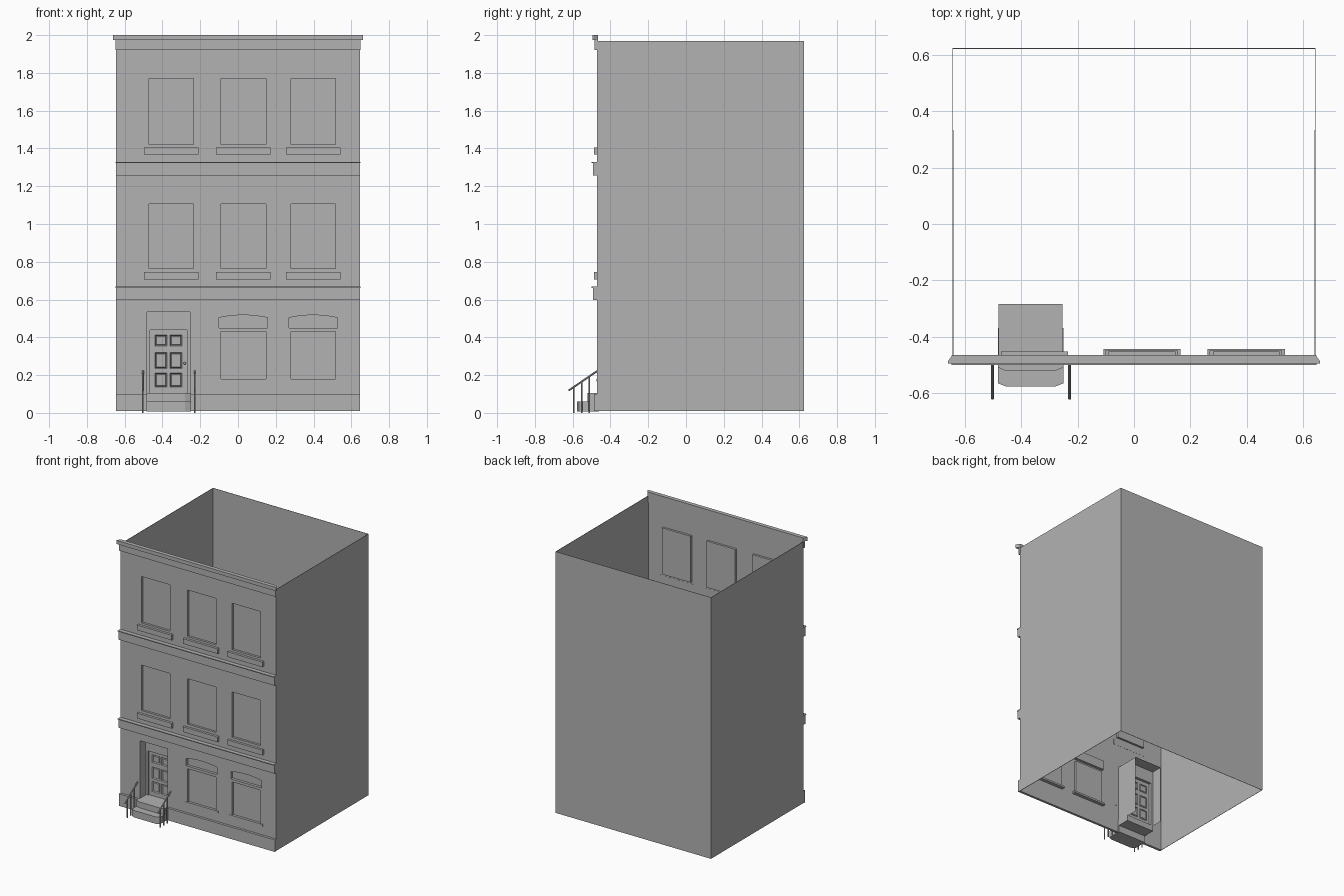
import bpy, bmesh
from mathutils import Vector, Matrix

if "Cube" in bpy.data.objects:
    bpy.data.objects.remove(bpy.data.objects["Cube"])

W, YF, YB = 0.645, -0.47, 0.625
stone = bpy.data.materials.new("dark_grey")
stone.diffuse_color = (0.45, 0.45, 0.45, 1)
stone.use_nodes = True
stone.node_tree.nodes["Principled BSDF"].inputs["Base Color"].default_value = stone.diffuse_color


def finish(name, bm):
    me = bpy.data.meshes.new(name)
    bm.to_mesh(me)
    bm.free()
    me.materials.append(stone)
    ob = bpy.data.objects.new(name, me)
    bpy.context.collection.objects.link(ob)
    return ob


def box(name, x0, x1, y0, y1, z0, z1, open_dirs=()):
    """Box from its limits; faces whose normal is in open_dirs are left out."""
    bm = bmesh.new()
    bmesh.ops.create_cube(bm, size=1)
    bm.normal_update()
    gone = [f for f in bm.faces if any(f.normal.dot(Vector(d)) > 0.9 for d in open_dirs)]
    if gone:
        bmesh.ops.delete(bm, geom=gone, context='FACES')
    for v in bm.verts:
        v.co = Vector((x1 if v.co.x > 0 else x0, y1 if v.co.y > 0 else y0, z1 if v.co.z > 0 else z0))
    return finish(name, bm)


def prism(name, pts, vec, place):
    """Extrude a closed outline along vec."""
    bm = bmesh.new()
    f = bm.faces.new([bm.verts.new(place(p)) for p in pts])
    ext = bmesh.ops.extrude_face_region(bm, geom=[f], use_keep_orig=True)
    bmesh.ops.translate(bm, vec=vec, verts=[g for g in ext['geom'] if isinstance(g, bmesh.types.BMVert)])
    bmesh.ops.recalc_face_normals(bm, faces=bm.faces)
    return finish(name, bm)


def cell_sheet(y, x0, x1, z0, z1, cells):
    """Upright sheet split along the cell edges; returns bmesh and faces inside cells."""
    xs = sorted({x0, x1, *[v for c in cells for v in c[:2]]})
    zs = sorted({z0, z1, *[v for c in cells for v in c[2:]]})
    bm = bmesh.new()
    grid = [[bm.verts.new((x, y, z)) for z in zs] for x in xs]
    inside = []
    for i in range(len(xs) - 1):
        for j in range(len(zs) - 1):
            f = bm.faces.new((grid[i][j], grid[i + 1][j], grid[i + 1][j + 1], grid[i][j + 1]))
            mx, mz = (xs[i] + xs[i + 1]) / 2, (zs[j] + zs[j + 1]) / 2
            if any(c[0] < mx < c[1] and c[2] < mz < c[3] for c in cells):
                inside.append(f)
    bm.normal_update()
    return bm, inside


def bar(name, a, b, r=0.004):
    a, b = Vector(a), Vector(b)
    d = b - a
    bm = bmesh.new()
    bmesh.ops.create_cone(bm, cap_ends=True, segments=8, radius1=r, radius2=r, depth=d.length,
                          matrix=Matrix.Translation((a + b) / 2) @ d.to_track_quat('Z', 'Y').to_matrix().to_4x4())
    return finish(name, bm)


# openings: windows, arched panels over the ground floor windows, doorway
columns = [(-0.472, -0.235), (-0.09, 0.147), (0.28, 0.517)]
windows = [(*c, z0, z1) for z0, z1 in ((0.765, 1.105), (1.422, 1.77)) for c in columns]
windows += [(*c, 0.178, 0.43) for c in columns[1:]]
lintels = [(a - 0.011, b + 0.009, 0.45, 0.52) for a, b in columns[1:]]
door_hole = (-0.482, -0.255, 0.1, 0.535)

# walls: three plain sides, open above and below, plus pierced facade
walls = box("side_and_back_walls", -W, W, YF, YB, 0.01, 1.97, ((0, 0, 1), (0, 0, -1), (0, -1, 0)))
walls.modifiers.new("thickness", 'SOLIDIFY').thickness = 0.003
bm, holes = cell_sheet(YF, -W, W, 0.01, 1.97, windows + lintels + [door_hole])
bmesh.ops.delete(bm, geom=holes, context='FACES')
finish("facade", bm)

# shallow recesses
for w in windows:
    ob = box("window_recess", w[0], w[1], YF, YF + 0.016, w[2], w[3], ((0, -1, 0),))
    ob.data.flip_normals()
for x0, x1, z0, z1 in lintels:
    ob = box("lintel_recess", x0, x1, YF, YF + 0.02, z0, z1, ((0, -1, 0),))
    ob.data.flip_normals()
    # wall above the arch
    m, h = (x0 + x1) / 2, (x1 - x0) / 2
    arch = [(m + h * t, z1 - 0.002 - 0.014 * t * t) for t in (1, 0.6, 0.2, -0.2, -0.6, -1)]
    prism("lintel_arch", [(x0, z1), (x1, z1)] + arch, (0, 0.02, 0), lambda p: (p[0], YF, p[1]))

# window sills on the upper floors
for z0, z1 in ((0.706, 0.745), (1.368, 1.406)):
    for a, b in columns:
        box("window_sill", a - 0.026, b + 0.026, -0.488, YF + 0.001, z0, z1)

# inner ledges of the ground floor windows
for a, b in columns[1:]:
    box("ground_window_ledge", a - 0.019, b + 0.019, YF - 0.003, -0.444, 0.166, 0.18)

# plinth, either side of the doorway
box("plinth_left", -W - 0.002, door_hole[0], -0.488, YF, 0.01, 0.1)
box("plinth_right", door_hole[1], W + 0.002, -0.488, YF, 0.01, 0.1)

# string courses with a thin lip
for z in (0.598, 1.258):
    box("string_course", -W - 0.002, W + 0.002, -0.492, YF, z, z + 0.064)
    box("string_course_lip", -W - 0.003, W + 0.003, -0.501, YF, z + 0.064, z + 0.07)

# cornice: fascia and a mitred top moulding
box("cornice_fascia", -W - 0.003, W + 0.003, -0.484, -0.467, 1.922, 1.974)
prism("cornice_top", [(-0.646, -0.466), (0.646, -0.466), (0.662, -0.489), (0.662, -0.496),
                      (-0.662, -0.496), (-0.662, -0.489)], (0, 0, 0.027), lambda p: (p[0], p[1], 1.973))

# doorway reveal, open front and back
dx0, dx1, dz0, dz1 = door_hole
reveal = box("door_reveal", dx0, dx1, YF, -0.285, dz0, dz1, ((0, -1, 0), (0, 1, 0), (0, 0, -1)))
reveal.data.flip_normals()

# door frame and transom panel
box("door_jamb_left", dx0, -0.466, -0.4, -0.37, dz0, 0.44)
box("door_jamb_right", -0.27, dx1, -0.4, -0.37, dz0, 0.44)
box("transom_panel", dx0, dx1, -0.407, -0.37, 0.44, dz1)

# six panel door with sunk mouldings and raised fields
cells = [(a, b, c, d) for a, b in ((-0.439, -0.376), (-0.36, -0.297))
         for c, d in ((0.136, 0.212), (0.234, 0.32), (0.354, 0.412))]
bm, panels = cell_sheet(-0.39, -0.466, -0.27, 0.105, 0.44, cells)
bmesh.ops.inset_individual(bm, faces=panels, thickness=0.007, depth=-0.007)
bmesh.ops.inset_individual(bm, faces=panels, thickness=0.005, depth=0.006)
finish("door", bm)

# door knob
bm = bmesh.new()
bmesh.ops.create_uvsphere(bm, u_segments=12, v_segments=8, radius=0.007,
                          matrix=Matrix.Translation((-0.282, -0.399, 0.263)))
knob = finish("door_knob", bm)
for p in knob.data.polygons:
    p.use_smooth = True

# entrance steps with clipped front corners
for name, y, yb, z0, z1 in (("upper_step", -0.522, -0.37, 0.06, 0.104), ("lower_step", -0.578, -0.46, 0.008, 0.06)):
    prism(name, [(-0.484, yb), (-0.484, y + 0.012), (-0.455, y), (-0.28, y), (-0.25, y + 0.012), (-0.25, yb)],
          (0, 0, z1 - z0), lambda p: (p[0], p[1], z0))

# handrails either side of the steps
for x in (-0.503, -0.229):
    bar("handrail", (x, -0.622, 0.118), (x, YF, 0.222), 0.005)
    for y in (-0.594, -0.553, -0.512):
        bar("rail_post", (x, y, 0), (x, y, 0.118 + (y + 0.622) * 0.684))
